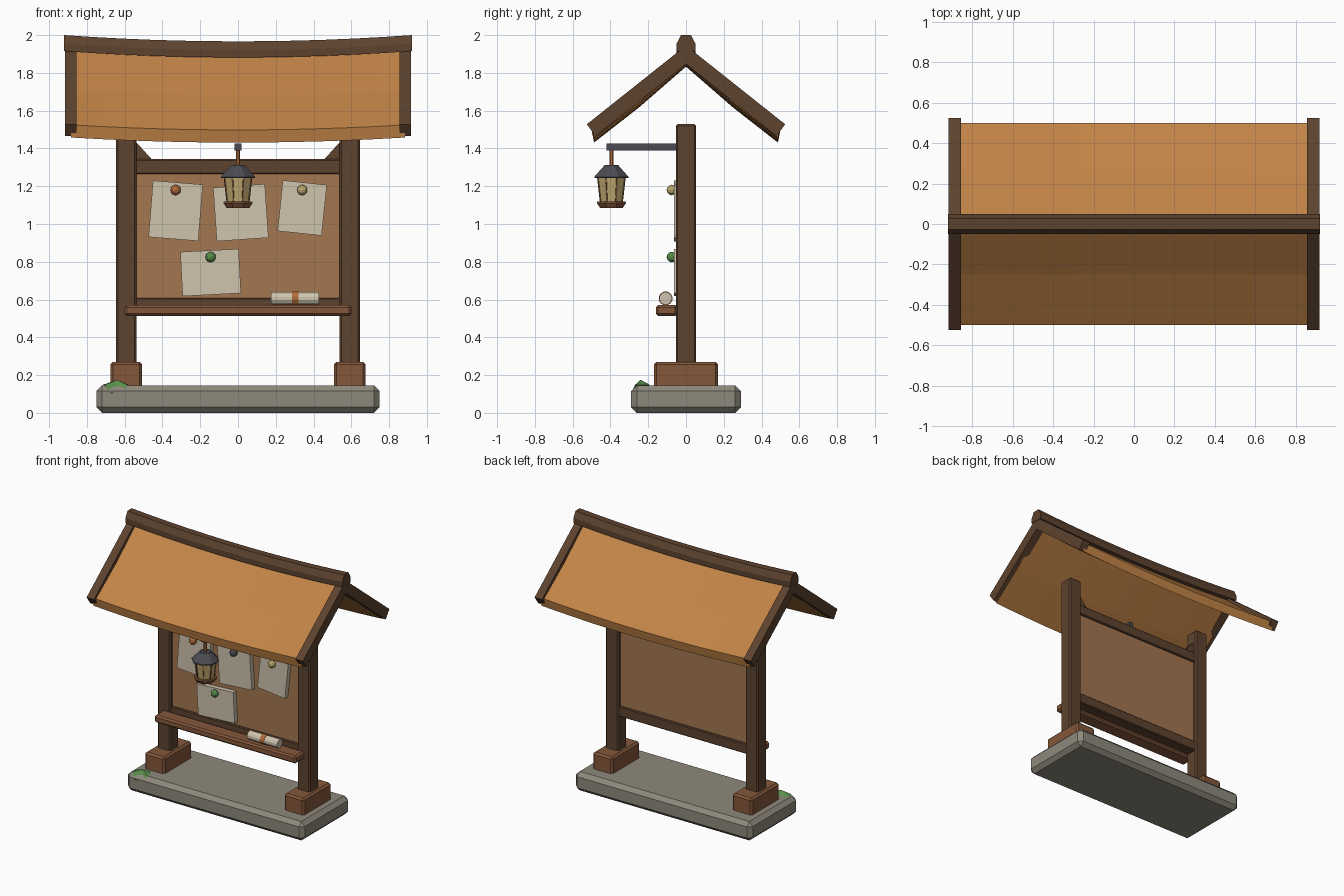
import bpy, bmesh, math, random
from mathutils import Vector, Matrix

if "Cube" in bpy.data.objects:
    bpy.data.objects.remove(bpy.data.objects["Cube"], do_unlink=True)


def material(name, r, g, b):
    m = bpy.data.materials.new(name)
    m.use_nodes = True
    m.diffuse_color = (r, g, b, 1)
    bsdf = m.node_tree.nodes["Principled BSDF"]
    bsdf.inputs["Base Color"].default_value = (r, g, b, 1)
    bsdf.inputs["Roughness"].default_value = 0.8
    return m


DARK = material("dark wood", 0.11, 0.055, 0.028)
MID = material("red brown wood", 0.23, 0.095, 0.042)
ROOF = material("amber roof", 0.54, 0.23, 0.062)
CORK = material("cork", 0.37, 0.18, 0.08)
STONE = material("stone", 0.27, 0.25, 0.20)
PAPER = material("paper", 0.62, 0.55, 0.42)
IRON = material("iron", 0.07, 0.07, 0.085)
GLASS = material("pale brass", 0.52, 0.40, 0.16)
GREEN = material("moss green", 0.10, 0.28, 0.07)
COPPER = material("copper", 0.45, 0.15, 0.04)


def finish(bm, name, mat, bevel=0.0):
    bmesh.ops.recalc_face_normals(bm, faces=bm.faces)
    mesh = bpy.data.meshes.new(name)
    bm.to_mesh(mesh)
    bm.free()
    mesh.materials.append(mat)
    ob = bpy.data.objects.new(name, mesh)
    bpy.context.scene.collection.objects.link(ob)
    if bevel:
        mod = ob.modifiers.new("Bevel", "BEVEL")
        mod.width = bevel
        mod.segments = 1
    return ob


def box(name, mat, x, y, z, bevel=0.0, turn=0.0):
    """Box from (min, max) ranges; turn is degrees about y through its centre."""
    bm = bmesh.new()
    lo, hi = Vector((x[0], y[0], z[0])), Vector((x[1], y[1], z[1]))
    bmesh.ops.create_cube(bm, size=1, matrix=Matrix.Diagonal((*(hi - lo), 1)))
    ob = finish(bm, name, mat, bevel)
    ob.location = (lo + hi) / 2
    ob.rotation_euler.y = math.radians(turn)
    return ob


def lathe(name, mat, profile, centre, sides=8):
    """Faceted turned part from (radius, z) rings, closed at both ends."""
    bm = bmesh.new()
    rings = []
    for r, z in profile:
        angles = [(i + 0.5) * math.tau / sides for i in range(sides)]
        rings.append([bm.verts.new((r * math.cos(a), r * math.sin(a), z)) for a in angles])
    for a, b in zip(rings, rings[1:]):
        for i in range(sides):
            j = (i + 1) % sides
            bm.faces.new((a[i], a[j], b[j], b[i]))
    bm.faces.new(rings[0])
    bm.faces.new(rings[-1])
    ob = finish(bm, name, mat)
    ob.location = centre
    return ob


def sweep_x(name, mat, section, half, sag=0.0, steps=1):
    """Extrude a (y, z) section along x, dipping by sag in the middle."""
    bm = bmesh.new()
    rings = []
    for i in range(steps + 1):
        t = 2 * i / steps - 1
        rings.append([bm.verts.new((half * t, y, z - sag * (1 - t * t))) for y, z in section])
    n = len(section)
    for a, b in zip(rings, rings[1:]):
        for i in range(n):
            j = (i + 1) % n
            bm.faces.new((a[i], a[j], b[j], b[i]))
    bm.faces.new(rings[0])
    bm.faces.new(rings[-1])
    return finish(bm, name, mat)


# Stone plinth
box("stone_base", STONE, (-0.75, 0.75), (-0.29, 0.29), (0, 0.145), 0.03)

# Posts, feet and corner braces on both sides
for side, s in (("right", -1), ("left", 1)):
    c = s * 0.592
    box(side + "_foot", MID, (c - 0.084, c + 0.084), (-0.17, 0.17), (0.13, 0.27), 0.014)
    box(side + "_post", DARK, (c - 0.054, c + 0.054), (-0.054, 0.054), (0.14, 1.53), 0.01)
    bm = bmesh.new()
    ends = [[bm.verts.new((s * x, y, z)) for x, z in ((0.545, 1.44), (0.545, 1.335), (0.45, 1.335))]
            for y in (-0.025, 0.025)]
    bm.faces.new(ends[0])
    bm.faces.new(ends[1])
    for i in range(3):
        j = (i + 1) % 3
        bm.faces.new((ends[0][i], ends[0][j], ends[1][j], ends[1][i]))
    finish(bm, side + "_brace", DARK)

# Notice board with its rails and shelf
box("cork_board", CORK, (-0.54, 0.54), (-0.028, 0.028), (0.58, 1.3))
box("top_rail", DARK, (-0.545, 0.545), (-0.042, 0.042), (1.265, 1.343), 0.006)
box("bottom_rail", DARK, (-0.545, 0.545), (-0.042, 0.042), (0.53, 0.608), 0.006)
box("shelf", MID, (-0.6, 0.6), (-0.16, -0.045), (0.513, 0.57), 0.012)

# Pinned notices: x, z, width, height, tilt, pin height, pin colour
notices = [(-0.33, 1.07, 0.265, 0.3, 4.6, 1.18, COPPER),
           (0.015, 1.06, 0.275, 0.285, -4, 1.18, IRON),
           (0.34, 1.085, 0.235, 0.27, 6, 1.18, GLASS),
           (-0.145, 0.743, 0.31, 0.235, -3, 0.825, GREEN)]
for k, (x, z, w, h, tilt, pz, colour) in enumerate(notices, 1):
    box(f"notice_{k}", PAPER, (x - w / 2, x + w / 2), (-0.064, -0.026), (z - h / 2, z + h / 2), 0, tilt)
    bm = bmesh.new()
    bmesh.ops.create_icosphere(bm, subdivisions=2, radius=0.028)
    pin = finish(bm, f"pin_{k}", colour)
    pin.location = (x, -0.075, pz)

# Rolled scroll with a band
for name, mat, x0, x1, r in (("scroll", PAPER, 0.175, 0.43, 0.034),
                             ("scroll_band", COPPER, 0.285, 0.32, 0.037)):
    half = (x1 - x0) / 2
    roll = lathe(name, mat, [(r, -half), (r, half)], ((x0 + x1) / 2, -0.108, 0.606), 12)
    roll.rotation_euler.y = math.pi / 2

# Lantern hanging from an iron arm
box("lantern_arm", IRON, (-0.018, 0.018), (-0.42, -0.03), (1.388, 1.425))
box("arm_stub", IRON, (-0.01, 0.01), (-0.045, -0.025), (1.34, 1.39))
LAMP = (0, -0.395, 0)
lathe("lantern_hook", COPPER, [(0.012, 1.3), (0.012, 1.39)], LAMP)
lathe("lantern_cap", IRON, [(0.098, 1.243), (0.098, 1.25), (0.045, 1.305), (0.04, 1.312)], LAMP)
lathe("lantern_glass", GLASS, [(0.061, 1.115), (0.077, 1.245)], LAMP)
lathe("lantern_base", MID, [(0.065, 1.085), (0.084, 1.112), (0.08, 1.12)], LAMP)
bm = bmesh.new()
for i in range(8):
    a = (i + 0.5) * math.tau / 8
    d = Vector((math.cos(a), math.sin(a), 0))
    foot, top = d * 0.061 + Vector((0, 0, 1.115)), d * 0.077 + Vector((0, 0, 1.245))
    turn = (top - foot).to_track_quat("Z", "Y").to_matrix().to_4x4()
    bmesh.ops.create_cube(bm, size=1, matrix=Matrix.Translation((foot + top) / 2) @ turn
                          @ Matrix.Diagonal((0.007, 0.007, (top - foot).length, 1)))
finish(bm, "lantern_bars", MID).location = LAMP

# Sagging roof panels, straight gable boards and ridge
for side, s in (("front", -1), ("back", 1)):
    panel = [(0, 1.925), (s * 0.25, 1.71), (s * 0.5, 1.525),
             (s * 0.487, 1.458), (s * 0.25, 1.643), (0, 1.86)]
    sweep_x(side + "_roof_panel", ROOF, panel, 0.885, 0.027, 12)
    for end, e in (("right", -1), ("left", 1)):
        board = [(0, 1.945), (s * 0.525, 1.528), (s * 0.48, 1.465), (0, 1.847)]
        ob = sweep_x(f"{side}_{end}_gable_board", DARK, board, 0.031)
        ob.location.x = e * 0.886
ridge = [(-0.05, 1.915), (-0.05, 1.955), (-0.026, 2.0), (0.026, 2.0), (0.05, 1.955), (0.05, 1.915)]
sweep_x("ridge_beam", DARK, ridge, 0.92, 0.033, 12)

# Moss clump creeping over the plinth corner
random.seed(4)
bm = bmesh.new()
hub = bm.verts.new((0, 0, 0.035))
under = bm.verts.new((0, 0, -0.015))
rim = []
for i in range(12):
    a = i * math.tau / 12
    r = random.uniform(0.8, 1.1)
    y = 0.058 * r * math.sin(a)
    rim.append(bm.verts.new((0.072 * r * math.cos(a), y, -0.035 if y < -0.035 else 0.008)))
for i in range(12):
    j = (i + 1) % 12
    bm.faces.new((hub, rim[i], rim[j]))
    bm.faces.new((under, rim[j], rim[i]))
finish(bm, "moss", GREEN).location = (-0.64, -0.24, 0.14)
